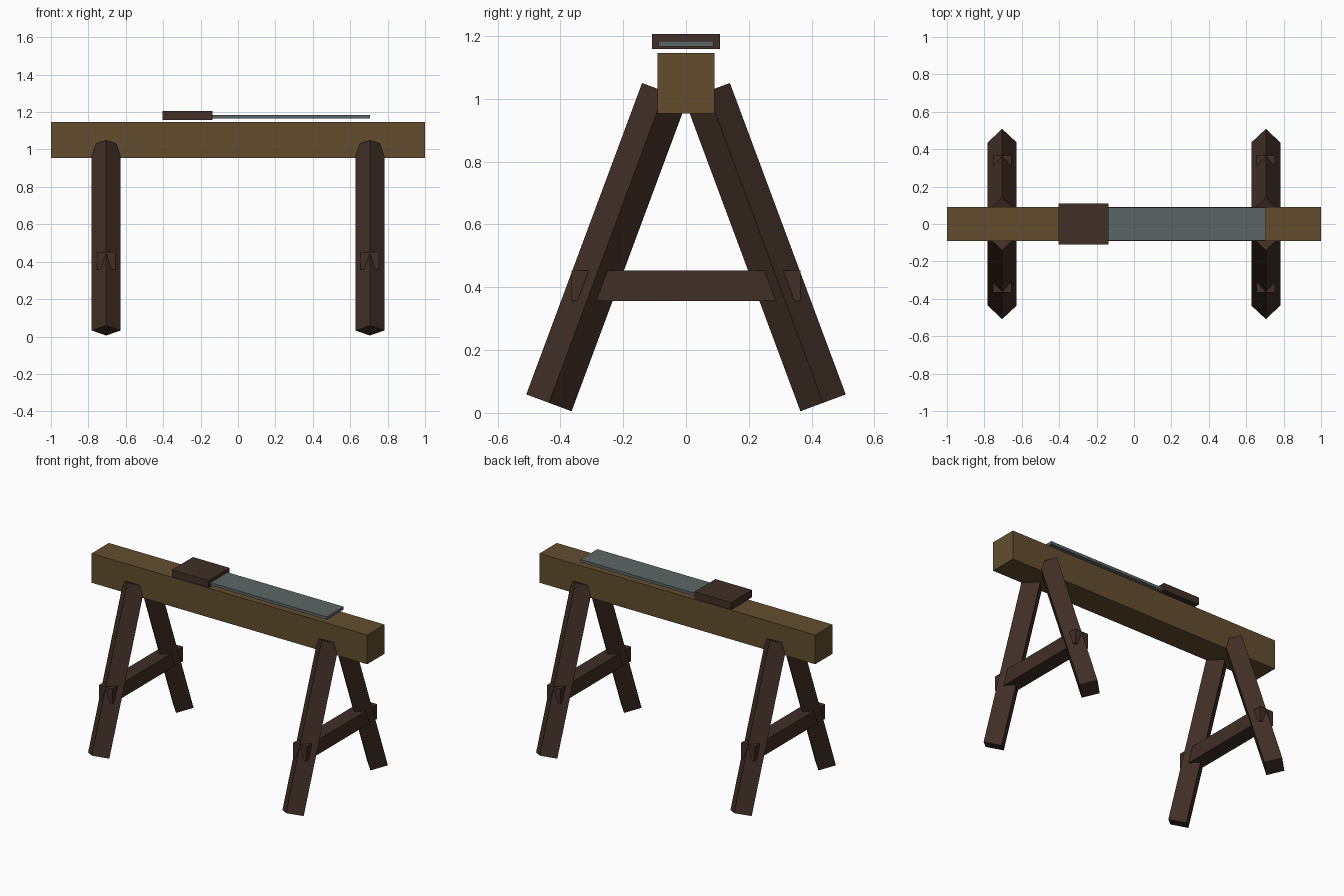
import bpy, math
from mathutils import Vector

if "Cube" in bpy.data.objects:
    bpy.data.objects.remove(bpy.data.objects["Cube"])


def material(name, rgb):
    m = bpy.data.materials.new(name)
    m.diffuse_color = (*rgb, 1)
    m.use_nodes = True
    m.node_tree.nodes["Principled BSDF"].inputs["Base Color"].default_value = m.diffuse_color
    return m


beam_wood = material("beam wood", (0.122, 0.076, 0.027))
dark_wood = material("dark wood", (0.052, 0.028, 0.019))
steel = material("grey steel", (0.108, 0.130, 0.133))


def box(name, lo, hi, mat):
    lo, hi = Vector(lo), Vector(hi)
    bpy.ops.mesh.primitive_cube_add(size=1, location=(lo + hi) / 2)
    ob = bpy.context.object
    ob.name = name
    ob.scale = hi - lo
    bpy.ops.object.transform_apply(location=False, rotation=False, scale=True)
    ob.data.materials.append(mat)


def leg(name, x, side):
    # four-sided post, ridge facing outward, leaning in to the beam
    tilt = math.radians(20.4)
    length = 1.058
    foot = Vector((x, side * 0.4365, 0.032))
    axis = Vector((0, -side * math.sin(tilt), math.cos(tilt)))
    bpy.ops.mesh.primitive_cylinder_add(
        vertices=4, radius=0.077, depth=length,
        location=foot + axis * length / 2, rotation=(side * tilt, 0, 0))
    ob = bpy.context.object
    ob.name = name
    ob.data.materials.append(dark_wood)


# main beam
box("beam", (-1, -0.09, 0.954), (1, 0.09, 1.146), beam_wood)

# two A-frame trestles
for label, x in (("left", -0.705), ("right", 0.705)):
    leg(label + "_front_leg", x, -1)
    leg(label + "_back_leg", x, 1)
    box(label + "_crossbar", (x - 0.049, -0.365, 0.357),
        (x + 0.049, 0.365, 0.453), dark_wood)

# saw hovering just above the beam
box("saw_handle", (-0.403, -0.109, 1.158), (-0.137, 0.109, 1.206), dark_wood)
box("saw_blade", (-0.16, -0.088, 1.166), (0.705, 0.088, 1.185), steel)
